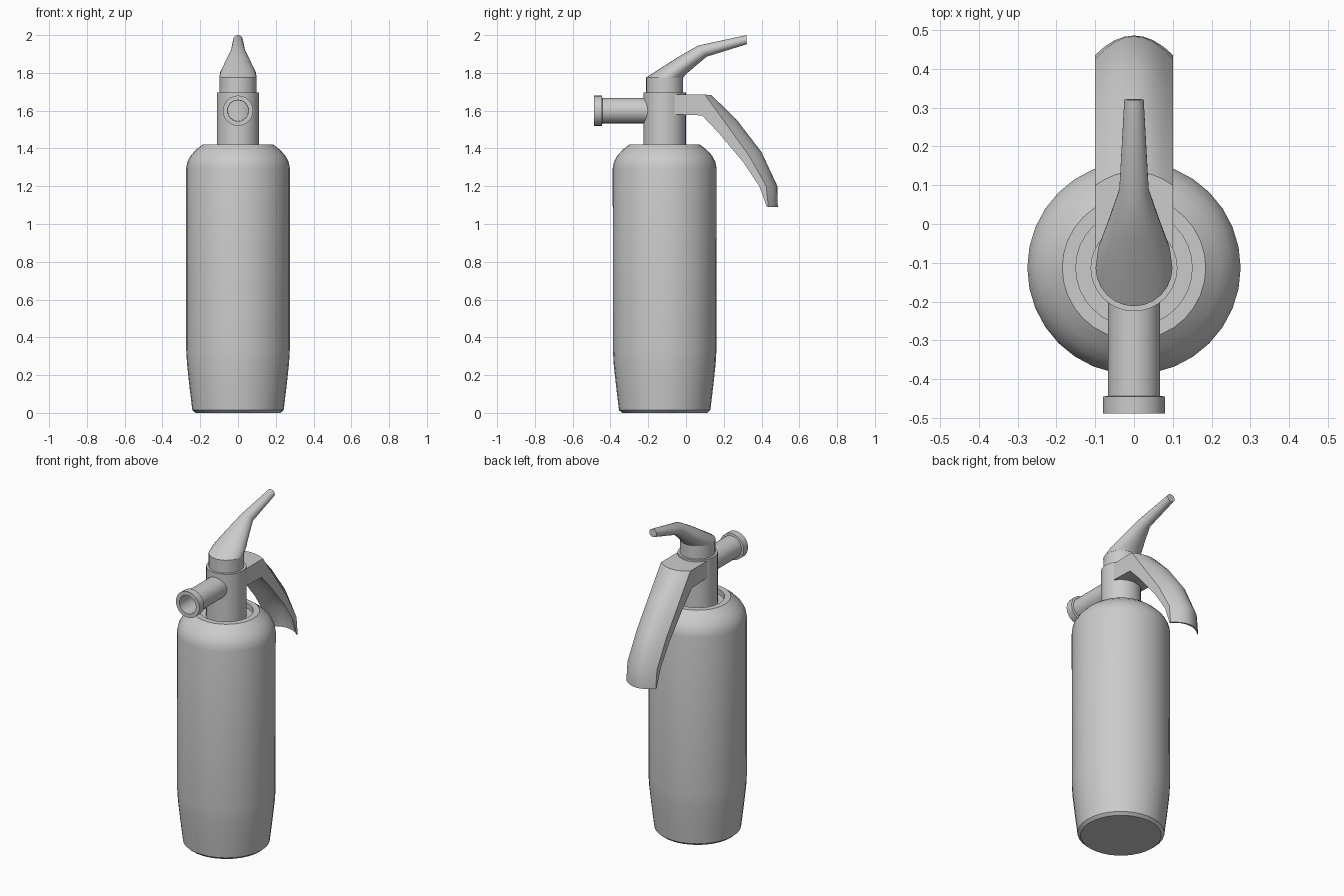
import bpy, bmesh, math
from mathutils import Matrix, Vector

if "Cube" in bpy.data.objects:
    bpy.data.objects.remove(bpy.data.objects["Cube"])

AXIS_Y = -0.113   # vertical axis of the bottle


def loft(name, rings, close_path=False, angle=35):
    """Skin a list of closed rings; cap both ends unless the path is closed."""
    bm = bmesh.new()
    vs = [[bm.verts.new(p) for p in ring] for ring in rings]
    n = len(vs[0])
    pairs = list(zip(vs, vs[1:])) + ([(vs[-1], vs[0])] if close_path else [])
    for a, b in pairs:
        for i in range(n):
            j = (i + 1) % n
            bm.faces.new((a[i], a[j], b[j], b[i]))
    if not close_path:
        bm.faces.new(vs[0])
        bm.faces.new(vs[-1])
    bmesh.ops.recalc_face_normals(bm, faces=bm.faces[:])
    mesh = bpy.data.meshes.new(name)
    bm.to_mesh(mesh)
    bm.free()
    for p in mesh.polygons:
        p.use_smooth = True
    mesh.set_sharp_from_angle(angle=math.radians(angle))
    ob = bpy.data.objects.new(name, mesh)
    bpy.context.collection.objects.link(ob)
    return ob


def lathe(name, profile, matrix, sides=32, close_path=False):
    """Turn (radius, height) points around local z."""
    rings = [[matrix @ Vector((r * math.cos(2 * math.pi * i / sides),
                               r * math.sin(2 * math.pi * i / sides), h))
              for i in range(sides)] for r, h in profile]
    return loft(name, rings, close_path)


upright = Matrix.Translation((0, AXIS_Y, 0))

# Bottle with tapered foot, rounded shoulder and recessed top
lathe("bottle", [(0.225, 0), (0.242, 0.015), (0.257, 0.14), (0.27, 0.26), (0.274, 0.33),
                 (0.275, 1.295), (0.268, 1.33), (0.25, 1.363), (0.222, 1.393),
                 (0.185, 1.422), (0.15, 1.422), (0.15, 1.39)], upright)

# Valve body and the collar above it
lathe("valve_body", [(0.112, 1.37), (0.112, 1.695)], upright)
lathe("valve_collar", [(0.098, 1.68), (0.098, 1.775)], upright)

# Open outlet tube with a flanged mouth, pointing forward
forward = Matrix.Translation((0, 0, 1.6)) @ Matrix.Rotation(math.pi / 2, 4, 'X')
lathe("outlet_nozzle", [(0.067, 0.15), (0.067, 0.443), (0.08, 0.445), (0.08, 0.488),
                        (0.056, 0.488), (0.054, 0.15)], forward, 24, True)

# Squeeze lever: (top y, top z, bottom y, bottom z, half width)
lever = [(-0.212, 1.775, -0.014, 1.775, 0.099),
         (-0.145, 1.818, -0.004, 1.79, 0.094),
         (-0.04, 1.885, 0.045, 1.832, 0.067),
         (0.065, 1.945, 0.11, 1.886, 0.038),
         (0.32, 2.0, 0.322, 1.952, 0.025)]
rings = []
for ty, tz, by, bz, w in lever:
    top, bot = Vector((0, ty, tz)), Vector((0, by, bz))
    mid, half = (top + bot) / 2, (top - bot) / 2
    rings.append([mid + half * math.cos(a) + Vector((w * math.sin(a), 0, 0))
                  for a in (2 * math.pi * i / 24 for i in range(24))])
loft("lever", rings)

# Carry handle: (y, z) of outer centre, outer side, inner side, inner centre
handle = [((-0.06, 1.685), (-0.06, 1.685), (-0.06, 1.58), (-0.06, 1.58)),
          ((0.135, 1.682), (0.10, 1.685), (0.085, 1.575), (0.085, 1.575)),
          ((0.27, 1.55), (0.205, 1.54), (0.175, 1.48), (0.215, 1.51)),
          ((0.40, 1.38), (0.335, 1.36), (0.305, 1.325), (0.365, 1.355)),
          ((0.484, 1.2), (0.425, 1.2), (0.388, 1.2), (0.465, 1.2)),
          ((0.486, 1.09), (0.436, 1.09), (0.428, 1.09), (0.475, 1.09))]
rings = []
for oc, os_, is_, ic in handle:
    ring = []
    for centre, side, sign in ((oc, os_, 1), (ic, is_, -1)):
        for i in range(9):
            t = sign * (i / 4 - 1)
            y, z = Vector(side).lerp(Vector(centre), 1 - t * t)
            ring.append((0.1 * t, y, z))
    rings.append(ring)
loft("carry_handle", rings, angle=28)
